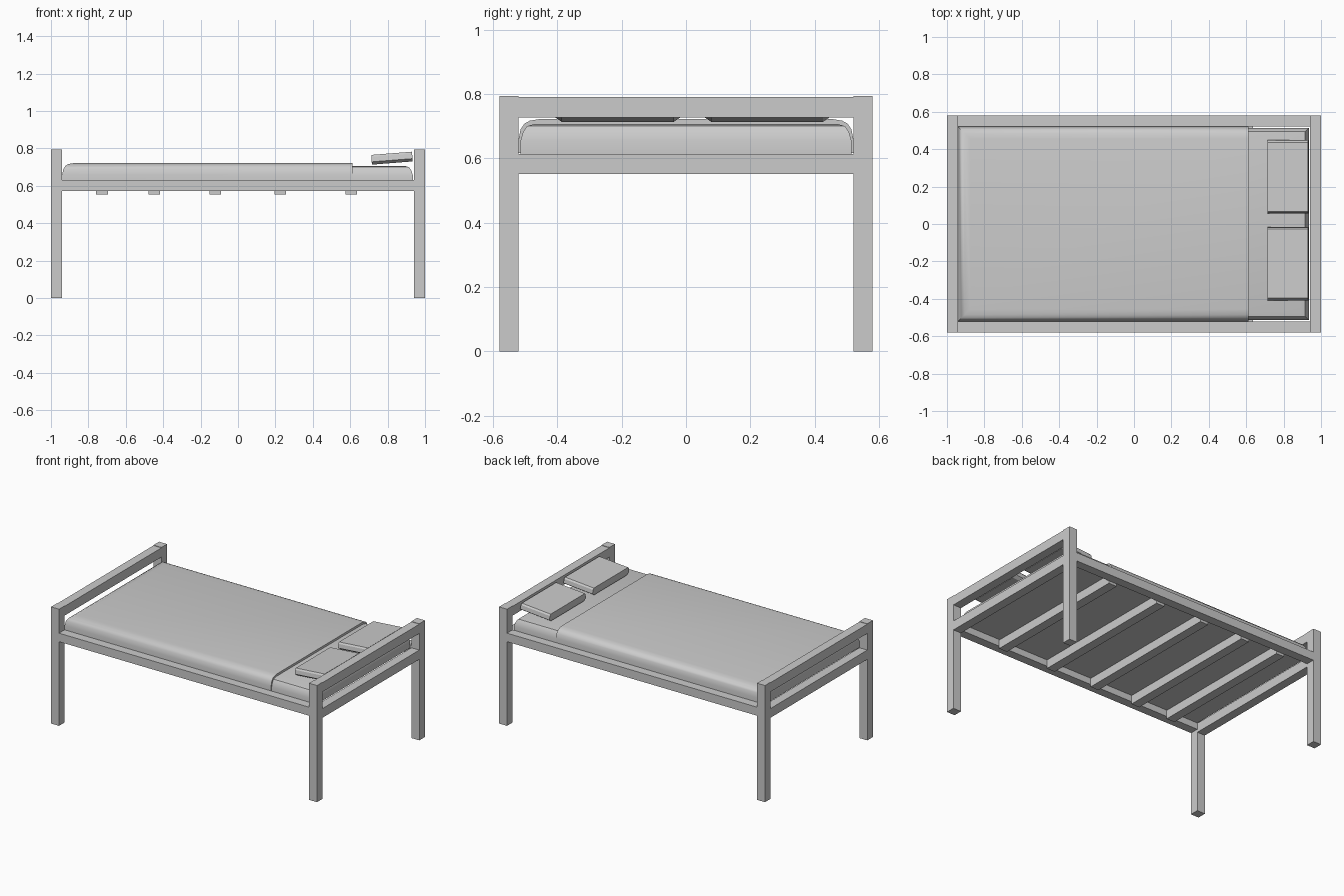
import bpy, bmesh, math
from mathutils import Matrix

cube = bpy.data.objects.get("Cube")
if cube:
    bpy.data.objects.remove(cube, do_unlink=True)

grey = bpy.data.materials.new("plain_grey")
grey.use_nodes = True
GREY = (0.6, 0.6, 0.6, 1)
grey.diffuse_color = GREY
grey.node_tree.nodes["Principled BSDF"].inputs["Base Color"].default_value = GREY


def finish(name, bm, smooth=False):
    bmesh.ops.recalc_face_normals(bm, faces=bm.faces)
    mesh = bpy.data.meshes.new(name)
    bm.to_mesh(mesh)
    bm.free()
    mesh.materials.append(grey)
    obj = bpy.data.objects.new(name, mesh)
    bpy.context.collection.objects.link(obj)
    if smooth:
        bpy.ops.object.select_all(action="DESELECT")
        obj.select_set(True)
        bpy.context.view_layer.objects.active = obj
        bpy.ops.object.shade_smooth_by_angle(angle=math.radians(40))
    return obj


def box(name, x, y, z):
    """Box between the (low, high) limits on each axis."""
    bm = bmesh.new()
    bmesh.ops.create_cube(bm, size=1)
    for v in bm.verts:
        v.co = [lim[0] if c < 0 else lim[1] for c, lim in zip(v.co, (x, y, z))]
    return finish(name, bm)


def cushion(name, x, half_y, rings, low=1, high=1, smooth=True):
    """Stack of rectangles, each (inset, z); low/high scale the inset at the x ends."""
    bm = bmesh.new()
    loops = []
    for inset, z in rings:
        x0, x1, y = x[0] + inset * low, x[1] - inset * high, half_y - inset
        loops.append([bm.verts.new(p) for p in
                      ((x0, -y, z), (x1, -y, z), (x1, y, z), (x0, y, z))])
    for a, b in zip(loops, loops[1:]):
        for i in range(4):
            j = (i + 1) % 4
            bm.faces.new((a[i], a[j], b[j], b[i]))
    bm.faces.new(loops[0][::-1])
    bm.faces.new(loops[-1])
    return finish(name, bm, smooth)


# Frame: corner posts, end rails and side rails
INNER_X, INNER_Y, OUTER_Y = 0.94, 0.52, 0.58
for end, sx in (("foot", -1), ("head", 1)):
    xs = sorted((sx * INNER_X, sx))
    for side, sy in (("right", -1), ("left", 1)):
        box(f"{end}_{side}_post", xs, sorted((sy * INNER_Y, sy * OUTER_Y)), (0, 0.793))
    box(f"{end}_top_rail", xs, (-INNER_Y, INNER_Y), (0.727, 0.79))
    box(f"{end}_lower_rail", xs, (-INNER_Y, INNER_Y), (0.551, 0.614))
for side, sy in (("right", -1), ("left", 1)):
    box(f"{side}_side_rail", (-INNER_X, INNER_X),
        sorted((sy * INNER_Y, sy * OUTER_Y)), (0.572, 0.63))

# Slats under the mattress
for i, x in enumerate((-0.727, -0.447, -0.122, 0.226, 0.605)):
    box(f"slat_{i + 1}", (x - 0.031, x + 0.031), (-INNER_Y, INNER_Y), (0.555, 0.614))

# Mattress and the blanket over its foot end
cushion("mattress", (-0.93, 0.935), 0.514,
        ((0, 0.614), (0, 0.655), (0.008, 0.682), (0.02, 0.7), (0.045, 0.707)))
cushion("blanket", (-0.94, 0.613), 0.52,
        ((0, 0.616), (0, 0.66), (0.006, 0.69), (0.018, 0.708),
         (0.035, 0.717), (0.065, 0.722)), high=0)

# Pillows, tilted up towards the head end
for side, y in (("right", -0.212), ("left", 0.252)):
    pillow = cushion(f"{side}_pillow", (-0.11, 0.11), 0.196,
                     ((0.022, 0), (0, 0.015), (0.004, 0.042), (0.012, 0.052)),
                     low=0.1, high=0.1, smooth=False)
    pillow.matrix_world = (Matrix.Translation((0.825, y, 0.722))
                           @ Matrix.Rotation(math.radians(-4.5), 4, "Y"))
